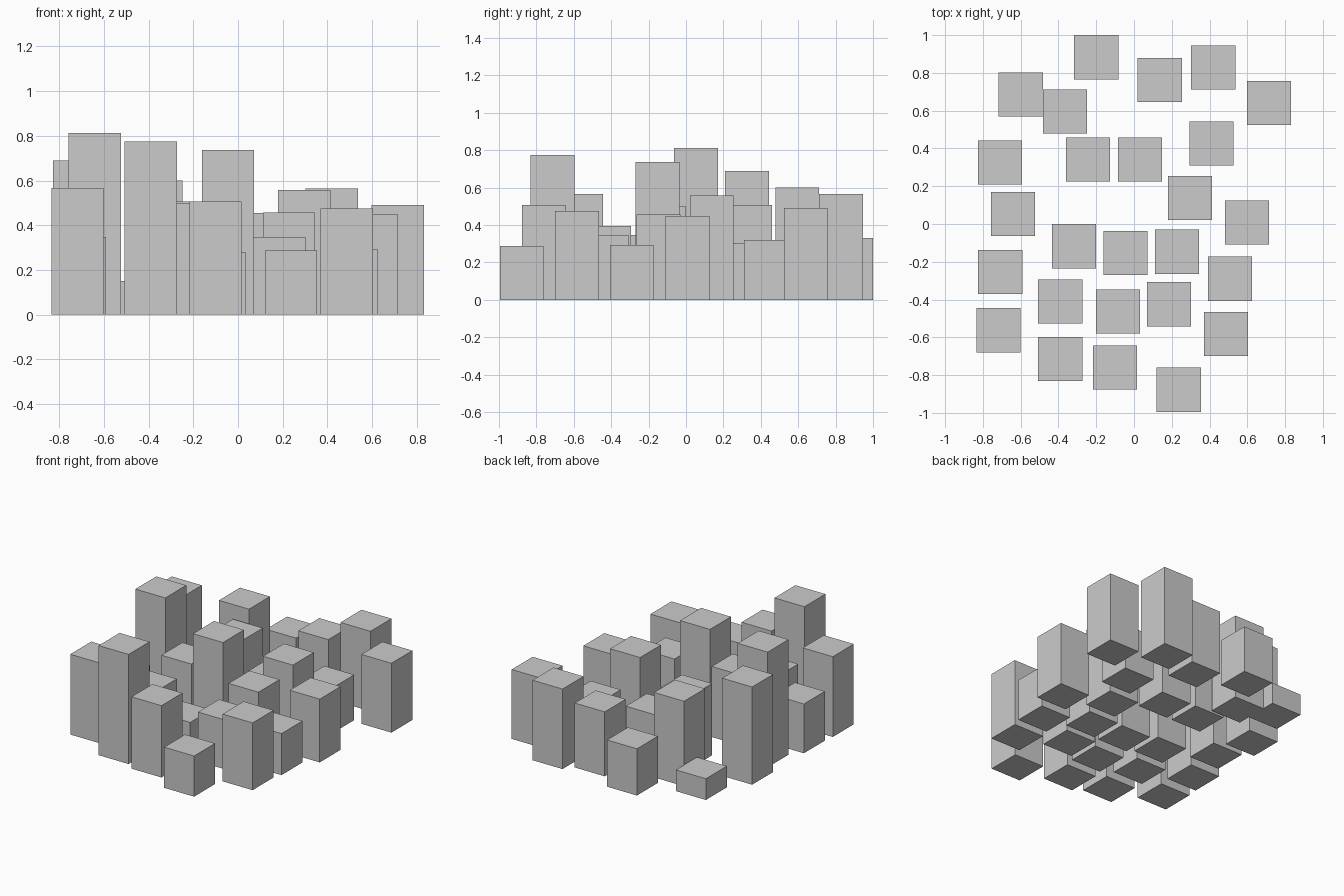
import bpy

SIZE = 0.234  # square footprint shared by every block

# Blocks from back to front: centre x, centre y, height
BLOCKS = [
    (-0.20, 0.883, 0.33), (0.136, 0.763, 0.455), (0.42, 0.828, 0.565),
    (0.715, 0.64, 0.49), (-0.60, 0.685, 0.15), (-0.366, 0.595, 0.60),
    (0.411, 0.426, 0.32), (-0.71, 0.326, 0.69), (-0.244, 0.342, 0.507),
    (0.032, 0.342, 0.30), (0.297, 0.138, 0.557), (-0.64, 0.053, 0.813),
    (0.598, 0.008, 0.447), (-0.317, -0.118, 0.498), (-0.045, -0.153, 0.736),
    (0.228, -0.147, 0.456), (-0.708, -0.254, 0.348), (0.508, -0.29, 0.293),
    (-0.39, -0.41, 0.396), (-0.084, -0.463, 0.28), (0.185, -0.425, 0.348),
    (-0.718, -0.562, 0.567), (0.487, -0.583, 0.475), (-0.39, -0.714, 0.774),
    (-0.101, -0.76, 0.507), (0.237, -0.878, 0.287),
]


def add_block(index, x, y, height):
    bpy.ops.mesh.primitive_cube_add(size=1, location=(x, y, height / 2))
    block = bpy.context.object
    block.name = f"tower_block_{index:02d}"
    block.scale = (SIZE, SIZE, height)
    bpy.ops.object.transform_apply(location=False, rotation=False, scale=True)


# Scattered square towers, all standing on the ground
for i, (x, y, h) in enumerate(BLOCKS, 1):
    add_block(i, x, y, h)
